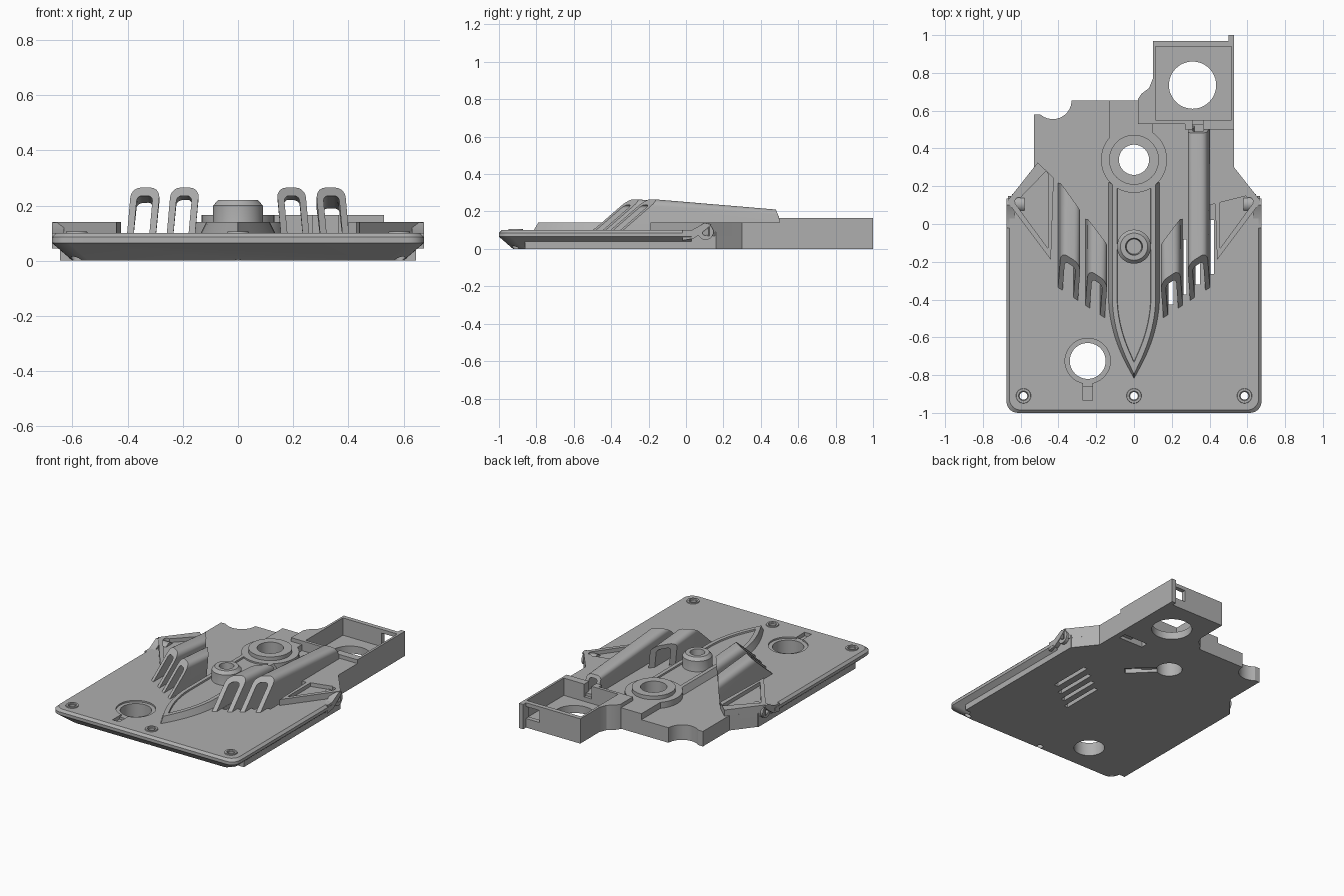
import bpy, bmesh, math

cube = bpy.data.objects.get("Cube")
if cube:
    bpy.data.objects.remove(cube, do_unlink=True)

grey = bpy.data.materials.new("mid_grey")
grey.use_nodes = True
grey.diffuse_color = (0.43, 0.43, 0.43, 1)
grey.node_tree.nodes["Principled BSDF"].inputs["Base Color"].default_value = grey.diffuse_color

parts = []
cutters = []


def loft(name, rings, closed=False, wrap=True, cutter=False):
    """Skin a row of equal-length rings."""
    bm = bmesh.new()
    vs = [[bm.verts.new(p) for p in r] for r in rings]
    n = len(vs[0])
    for a, b in zip(vs, vs[1:] + ([vs[0]] if closed else [])):
        for i in range(n if wrap else n - 1):
            j = (i + 1) % n
            bm.faces.new((a[i], a[j], b[j], b[i]))
    if not closed:
        bm.faces.new(vs[0][::-1])
        bm.faces.new(vs[-1])
    bmesh.ops.recalc_face_normals(bm, faces=bm.faces)
    me = bpy.data.meshes.new(name)
    bm.to_mesh(me)
    bm.free()
    ob = bpy.data.objects.new(name, me)
    bpy.context.scene.collection.objects.link(ob)
    ob.hide_render = cutter
    (cutters if cutter else parts).append(ob)
    return ob


def flat(pts, z, s=1):
    return [(x * s, y, z) for x, y in pts]


def prism(name, pts, z0, z1, **kw):
    return loft(name, [flat(pts, z0), flat(pts, z1)], **kw)


def arc(cx, cy, r, a0, a1, n):
    return [(cx + r * math.cos(math.radians(a0 + (a1 - a0) * i / n)),
             cy + r * math.sin(math.radians(a0 + (a1 - a0) * i / n))) for i in range(n + 1)]


def lathe(name, x, y, profile, closed=True, **kw):
    return loft(name, [flat(arc(x, y, r, 0, 360, 48)[:-1], z) for r, z in profile],
                closed=closed, **kw)


def drill(x, y, r, z0=-0.1, z1=0.4):
    return lathe("drill", x, y, [(r, z0), (r, z1)], closed=False, cutter=True)


def block(x0, x1, y0, y1, z0, z1):
    return prism("slot", [(x0, y0), (x1, y0), (x1, y1), (x0, y1)], z0, z1, cutter=True)


def cut(ob, tools):
    for t in tools:
        m = ob.modifiers.new("cut", "BOOLEAN")
        m.object, m.operation, m.solver = t, "DIFFERENCE", "EXACT"
    dg = bpy.context.evaluated_depsgraph_get()
    me = bpy.data.meshes.new_from_object(ob.evaluated_get(dg))
    ob.modifiers.clear()
    ob.data = me


# Base plate with a bevelled lip
def plate_ring(d, z):
    w, f, r = 0.675 - d, -1 + d, 0.06
    return flat(arc(-w + r, f + r, r, 180, 270, 6) + arc(w - r, f + r, r, 270, 360, 6)
                + [(w, 0.03), (-w, 0.03)], z)


base = loft("base_plate", [plate_ring(d, z) for d, z in
                           [(0.075, 0), (0, 0.065), (0, 0.085), (0.015, 0.1)]])
under = prism("under_body", [(-0.645, -0.86), (0.645, -0.86), (0.645, 0.16), (-0.645, 0.16)], 0, 0.09)

# Rear decks
notch = arc(-0.43, 0.655, 0.1, 230, 357, 10)
deck = prism("rear_deck", [(-0.64, 0.02), (-0.64, 0.16), (-0.53, 0.3), (-0.53, 0.58)] + notch
             + [(-0.33, 0.655), (0.02, 0.655), (0.02, 0.53), (0.53, 0.53), (0.53, 0.3),
                (0.64, 0.16), (0.64, 0.02)], 0, 0.1)
prism("side_deck", [(0.4, 0.1), (0.64, 0.16), (0.53, 0.3), (0.53, 0.51), (0.4, 0.51)], 0.02, 0.14)
collar_deck = prism("collar_deck", [(-0.13, 0.4), (0.1, 0.4), (0.1, 0.53), (0.02, 0.53),
                                    (0.02, 0.655), (-0.13, 0.655)], 0.02, 0.14)

# Open rear box
box = prism("rear_box", [(0.02, 0.53), (0.02, 0.66), (0.04, 0.69), (0.08, 0.72), (0.1, 0.77),
                         (0.1, 0.97), (0.5, 0.97), (0.5, 1), (0.53, 1), (0.53, 0.5), (0.27, 0.5),
                         (0.27, 0.53)], 0, 0.165)
cut(box, [block(0.115, 0.515, 0.55, 0.94, 0.05, 0.3), drill(0.31, 0.735, 0.125),
          block(0.4, 0.5, 0.9, 1.05, 0.06, 0.14), block(0.31, 0.365, 0.45, 0.6, 0.08, 0.3)])

# Holes and grille slots through plate and body
port = [drill(-0.245, -0.725, 0.095)]
screws = [drill(x, -0.91, 0.02) for x in (-0.585, 0, 0.585)]
slots = []
for x in (0.195, 0.265, 0.335, 0.41):
    y = -0.28 + (x - 0.195) * 0.75
    slots.append(block(x - 0.014, x + 0.014, y - 0.145, y + 0.145, -0.1, 0.15))
under_slot = prism("slot", [(0.03, 0.28), (0.18, 0.13), (0.22, 0.17), (0.06, 0.33)],
                   -0.05, 0.03, cutter=True)
cut(base, port + screws + slots + [drill(-0.245, -0.725, 0.12, 0.075),
                                   block(-0.27, -0.22, -0.935, -0.8, 0.075, 0.2)])
cut(under, port + slots + [under_slot])
cut(deck, [drill(0, 0.34, 0.08), under_slot, block(0.31, 0.49, 0.445, 0.495, -0.05, 0.04)])
cut(collar_deck, [drill(0, 0.34, 0.1)])
for x in (-0.585, 0, 0.585):
    lathe("screw_collar", x, -0.91, [(0.02, 0.09), (0.042, 0.09), (0.038, 0.106), (0.026, 0.106)])


# Central spine with a sunken top panel
def spine_ring(w, tip, z):
    right = [(w, 0.22), (w, -0.12)]
    for i in range(13):
        t = i / 12
        right.append((max(w * (1 - t ** 2), 0.002), -0.38 + (tip + 0.38) * t))
    return flat(right + [(-x, y) for x, y in reversed(right)], z)


loft("spine", [spine_ring(0.14, -0.82, 0.09), spine_ring(0.115, -0.79, 0.14),
               spine_ring(0.09, -0.73, 0.14), spine_ring(0.088, -0.725, 0.13)])
lathe("centre_boss", 0, -0.12, [(0.1, 0.09), (0.09, 0.13), (0.09, 0.2), (0.072, 0.22), (0.045, 0.22),
                                (0.04, 0.16)], closed=False)
lathe("collar", 0, 0.34, [(0.08, 0.02), (0.175, 0.02), (0.175, 0.14), (0.132, 0.14),
                          (0.132, 0.165), (0.08, 0.165)])


# Hollow air tunnels with raked, arched mouths
def arch(x0, x1, top, r):
    z = top - r
    return ([(x0, 0.06)] + arc(x0 + r, z, r, 180, 90, 5) + arc(x1 - r, z, r, 90, 0, 5) + [(x1, 0.06)])


def tunnel(name, s, x0, x1, back):
    def front_pt(x, z):
        y = -0.5 + (x - 0.15) * 0.65 + (z - 0.1) * 1.15
        return (s * (x - (z - 0.1) * 0.09), y, z)

    def back_pt(x, z):
        y = back(x, z)
        return (s * (x - (z - 0.1) * 0.09), y, z - (y + 0.3) * 0.4 * max(z - 0.09, 0))

    outer = arch(x0, x1, 0.265, 0.035)
    inner = arch(x0 + 0.024, x1 - 0.024, 0.235, 0.018)
    loft(name, [[front_pt(*p) for p in outer], [back_pt(*p) for p in outer],
                [back_pt(*p) for p in inner], [front_pt(*p) for p in inner]],
         closed=True, wrap=False)


def inner_back(x, z):
    return -0.13 + (x - 0.14) * 1.33


def outer_back(x, z):
    return 0.06 + (x - 0.29) * 1.4


def pipe_back(x, z):
    return 0.53 - 0.28 * max(z - 0.09, 0)


tunnel("right_inner_tunnel", -1, 0.155, 0.258, inner_back)
tunnel("left_inner_tunnel", 1, 0.155, 0.258, inner_back)
tunnel("right_outer_tunnel", -1, 0.297, 0.402, outer_back)
tunnel("left_long_pipe", 1, 0.297, 0.402, pipe_back)

# Side wings with sunken panels, lips and hinge barrels
rim = [(0.672, 0.12), (0.51, 0.325), (0.425, 0.245), (0.44, -0.19)]
panel = [(0.63, 0.11), (0.465, 0.28), (0.455, 0.265), (0.455, -0.13)]
lip = [(-0.02, 0.045), (0.04, 0.055), (0.09, 0.09), (0.135, 0.13), (0.1, 0.139), (0.03, 0.1), (-0.02, 0.1)]
for s, side in ((-1, "right"), (1, "left")):
    wing = loft(side + "_wing", [flat(rim, 0.07, s), flat(rim, 0.14, s),
                                 flat(panel, 0.14, s), flat(panel, 0.115, s)])
    cut(wing, [drill(s * 0.61, 0.12, 0.02)])
    loft(side + "_lip", [[(s * x, y, z) for y, z in lip] for x in (0.63, 0.674)])
    loft(side + "_hinge_barrel",
         [[(s * x, y, z) for y, z in arc(0.105, 0.09, r, 0, 360, 24)[:-1]]
          for x, r in ((0.58, 0.042), (0.668, 0.042), (0.668, 0.018), (0.6, 0.018))])

# Finish: colour, shading, and removal of cutters
for ob in parts:
    ob.data.materials.clear()
    ob.data.materials.append(grey)
    ob.data.shade_smooth()
    ob.data.set_sharp_from_angle(angle=math.radians(30))
for c in cutters:
    bpy.data.objects.remove(c, do_unlink=True)
